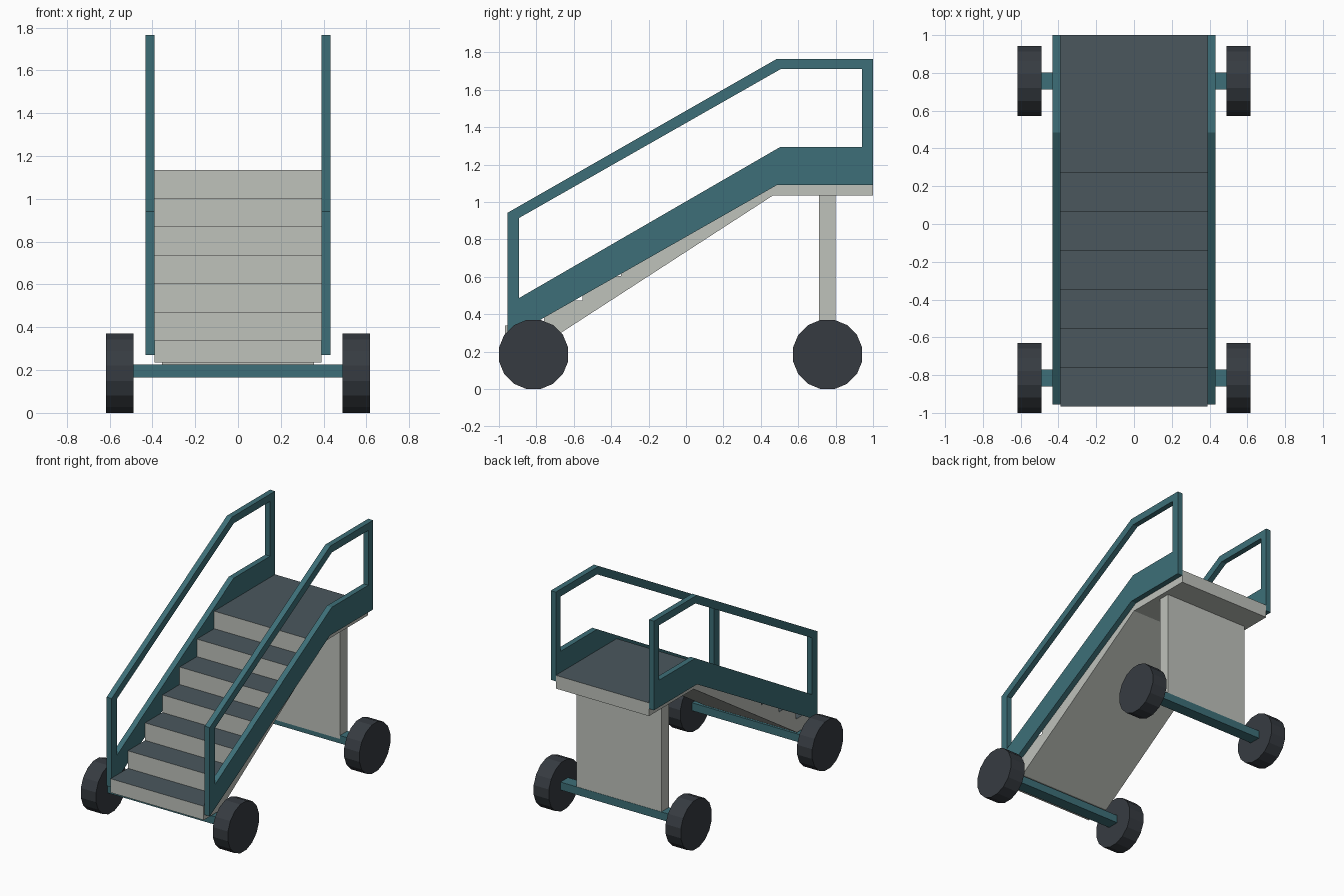
import bpy, bmesh, math
from mathutils import Matrix

if "Cube" in bpy.data.objects:
    bpy.data.objects.remove(bpy.data.objects["Cube"])


def material(name, rgb):
    m = bpy.data.materials.new(name)
    m.diffuse_color = (*rgb, 1)
    m.use_nodes = True
    m.node_tree.nodes["Principled BSDF"].inputs["Base Color"].default_value = m.diffuse_color
    return m


TEAL = material("teal_paint", (0.047, 0.159, 0.188))
RUBBER = material("rubber", (0.037, 0.044, 0.053))
TREAD = material("tread_grip", (0.07, 0.095, 0.11))
GREY = material("grey_paint", (0.52, 0.54, 0.50))


def finish(name, bm, *mats):
    bmesh.ops.recalc_face_normals(bm, faces=bm.faces)
    me = bpy.data.meshes.new(name)
    bm.to_mesh(me)
    bm.free()
    ob = bpy.data.objects.new(name, me)
    bpy.context.collection.objects.link(ob)
    for m in mats:
        me.materials.append(m)
    return ob


def extrude_x(bm, dx):
    """Give flat side-view faces a thickness along x."""
    r = bmesh.ops.extrude_face_region(bm, geom=bm.faces[:], use_keep_orig=True)
    verts = [g for g in r["geom"] if isinstance(g, bmesh.types.BMVert)]
    bmesh.ops.translate(bm, verts=verts, vec=(dx, 0, 0))


def box(name, x, y, z, mat):
    bm = bmesh.new()
    size = [b - a for a, b in (x, y, z)]
    mid = [(a + b) / 2 for a, b in (x, y, z)]
    bmesh.ops.create_cube(bm, size=1, matrix=Matrix.Translation(mid) @ Matrix.Diagonal((*size, 1)))
    return finish(name, bm, mat)


# Staircase and landing: one stepped profile, grip on the upward faces
STEPS, Y0, Z0, RUN, RISE = 7, -0.967, 0.34, 0.2065, 0.1325
profile = [(Y0, 0.235)]
for i in range(STEPS):
    z = Z0 + i * RISE
    profile += [(Y0 + i * RUN, z), (Y0 + (i + 1) * RUN if i < STEPS - 1 else 1.0, z)]
profile += [(1.0, 1.035), (0.465, 1.035), (-0.77, 0.235)]
bm = bmesh.new()
bm.faces.new([bm.verts.new((-0.39, y, z)) for y, z in profile])
extrude_x(bm, 0.78)
bmesh.ops.recalc_face_normals(bm, faces=bm.faces)
for f in bm.faces:
    if f.normal.z > 0.9:
        f.material_index = 1
finish("stairs_and_landing", bm, GREY, TREAD)

# Side panel with handrail: outer outline bridged to the opening, mirrored
outer = [(-0.955, 0.27), (0.485, 1.09), (1, 1.09), (1, 1.765), (0.485, 1.765), (-0.955, 0.942)]
inner = [(-0.892, 0.487), (0.505, 1.295), (0.942, 1.295), (0.942, 1.71), (0.505, 1.71), (-0.892, 0.915)]
bm = bmesh.new()
a, b = ([bm.verts.new((0.39, y, z)) for y, z in loop] for loop in (outer, inner))
for i in range(6):
    j = (i + 1) % 6
    bm.faces.new((a[i], a[j], b[j], b[i]))
extrude_x(bm, 0.042)
rail = finish("side_panel_handrails", bm, TEAL)
rail.modifiers.new("mirror", "MIRROR")

# Rear support wall under the landing
box("rear_support", (-0.355, 0.355), (0.71, 0.80), (0.2, 1.04), GREY)

# Axles and wheels
R, SIDES = 0.185, 16
for end, y in (("front", -0.815), ("rear", 0.757)):
    box(end + "_axle", (-0.5, 0.5), (y - 0.045, y + 0.045), (0.165, 0.225), TEAL)
    bm = bmesh.new()
    place = (Matrix.Translation((0.5525, y, R)) @ Matrix.Rotation(math.pi / 2, 4, "Y")
             @ Matrix.Rotation(math.pi / SIDES, 4, "Z"))
    rad = R / math.cos(math.pi / SIDES)
    bmesh.ops.create_cone(bm, cap_ends=True, segments=SIDES, radius1=rad, radius2=rad,
                          depth=0.127, matrix=place)
    wheel = finish(end + "_wheels", bm, RUBBER)
    wheel.modifiers.new("mirror", "MIRROR")
